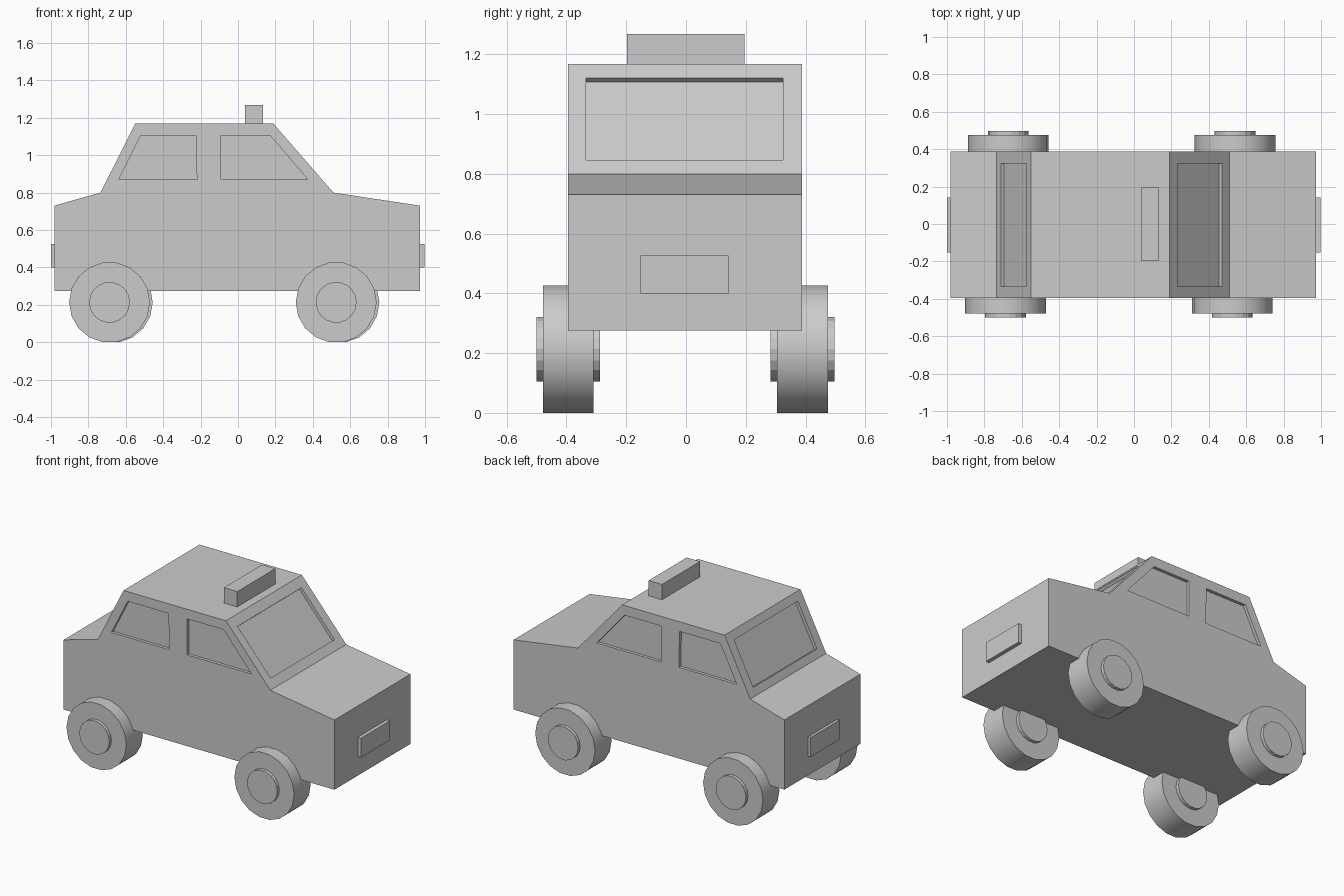
import bpy, bmesh, math
from mathutils import Vector, Matrix

cube = bpy.data.objects.get("Cube")
if cube:
    bpy.data.objects.remove(cube, do_unlink=True)

GREY = (0.6, 0.6, 0.6, 1)
grey = bpy.data.materials.new("plain grey")
grey.use_nodes = True
grey.diffuse_color = GREY
grey.node_tree.nodes["Principled BSDF"].inputs["Base Color"].default_value = GREY


def finish(name, bm):
    bmesh.ops.recalc_face_normals(bm, faces=bm.faces)
    mesh = bpy.data.meshes.new(name)
    bm.to_mesh(mesh)
    bm.free()
    mesh.materials.append(grey)
    obj = bpy.data.objects.new(name, mesh)
    bpy.context.collection.objects.link(obj)
    return obj


def add_prism(bm, points, sweep):
    """Polygon extruded along the sweep vector."""
    face = bm.faces.new([bm.verts.new(p) for p in points])
    new = bmesh.ops.extrude_face_region(bm, geom=[face])["geom"]
    bmesh.ops.translate(bm, vec=sweep, verts=[v for v in new if isinstance(v, bmesh.types.BMVert)])


def box(name, xs, ys, zs):
    bm = bmesh.new()
    corners = [(xs[0], ys[0]), (xs[1], ys[0]), (xs[1], ys[1]), (xs[0], ys[1])]
    add_prism(bm, [(x, y, zs[0]) for x, y in corners], (0, 0, zs[1] - zs[0]))
    return finish(name, bm)


def disc(name, x, y, z, radius, width):
    bm = bmesh.new()
    place = Matrix.Translation((x, y, z)) @ Matrix.Rotation(math.pi / 2, 4, "X") @ Matrix.Rotation(math.pi / 2, 4, "Z")
    bmesh.ops.create_cone(bm, cap_ends=True, segments=18, radius1=radius, radius2=radius,
                          depth=width, matrix=place)
    # Start the ring on the x axis so the tyre rests on a flat
    turn = Matrix.Rotation(math.pi / 2, 4, "Y")
    if min(v.co.z for v in bm.verts) < z - radius * 0.995:
        bmesh.ops.rotate(bm, cent=(x, y, z), matrix=turn.to_3x3(), verts=bm.verts)
    return finish(name, bm)


# Body: side profile swept across the width
Y0, Y1 = -0.395, 0.388
hood, roof_front = Vector((0.51, 0.80)), Vector((0.19, 1.168))
trunk, roof_back = Vector((-0.735, 0.80)), Vector((-0.55, 1.168))
profile = [(-0.982, 0.275), (0.973, 0.275), (0.973, 0.73), hood, roof_front,
           roof_back, trunk, (-0.982, 0.73)]
bm = bmesh.new()
add_prism(bm, [(p[0], Y0, p[1]) for p in profile], (0, Y1 - Y0, 0))
body = finish("body", bm)

# Window recesses
DEPTH = 0.02
bm = bmesh.new()
side_windows = [
    [(-0.638, 0.87), (-0.22, 0.87), (-0.225, 1.105), (-0.52, 1.105)],
    [(-0.092, 0.87), (0.373, 0.87), (0.172, 1.105), (-0.092, 1.105)],
]
for y in (Y0, Y1):
    for shape in side_windows:
        add_prism(bm, [(x, y - DEPTH, z) for x, z in shape], (0, 2 * DEPTH, 0))
for low, high, direction in ((hood, roof_front, 1), (trunk, roof_back, -1)):
    slope = high - low
    normal = Vector((abs(slope.y) * direction, 0, abs(slope.x))).normalized()
    a, b = low.lerp(high, 0.125), low.lerp(high, 0.87)
    ring = [(a.x, -0.334, a.y), (a.x, 0.324, a.y), (b.x, 0.324, b.y), (b.x, -0.334, b.y)]
    add_prism(bm, [Vector(p) - normal * DEPTH for p in ring], normal * 2 * DEPTH)
cutter = finish("window_cutter", bm)
cutter.hide_render = True

recess = body.modifiers.new("window recesses", "BOOLEAN")
recess.operation = "DIFFERENCE"
recess.solver = "EXACT"
recess.object = cutter
bpy.context.view_layer.objects.active = body
bpy.ops.object.modifier_apply(modifier=recess.name)
bpy.data.objects.remove(cutter, do_unlink=True)

# Roof sign and number plates
box("roof_sign", (0.037, 0.133), (-0.198, 0.195), (1.16, 1.268))
box("front_plate", (0.96, 0.997), (-0.153, 0.142), (0.40, 0.526))
box("rear_plate", (-1.0, -0.97), (-0.153, 0.142), (0.40, 0.526))

# Wheels and hubs
RADIUS, CENTRE = 0.216, 0.213
for side, y, shift in (("right", -0.394, 0), ("left", 0.39, 0.015)):
    for end, x in (("front", 0.525), ("rear", -0.687)):
        tyre = disc(f"{end}_{side}_tyre", x + shift, y, CENTRE, RADIUS, 0.17)
        bpy.ops.object.select_all(action="DESELECT")
        tyre.select_set(True)
        bpy.context.view_layer.objects.active = tyre
        bpy.ops.object.shade_smooth_by_angle(angle=math.radians(30))
        disc(f"{end}_{side}_hub", x + shift, y, CENTRE, 0.109, 0.214)
